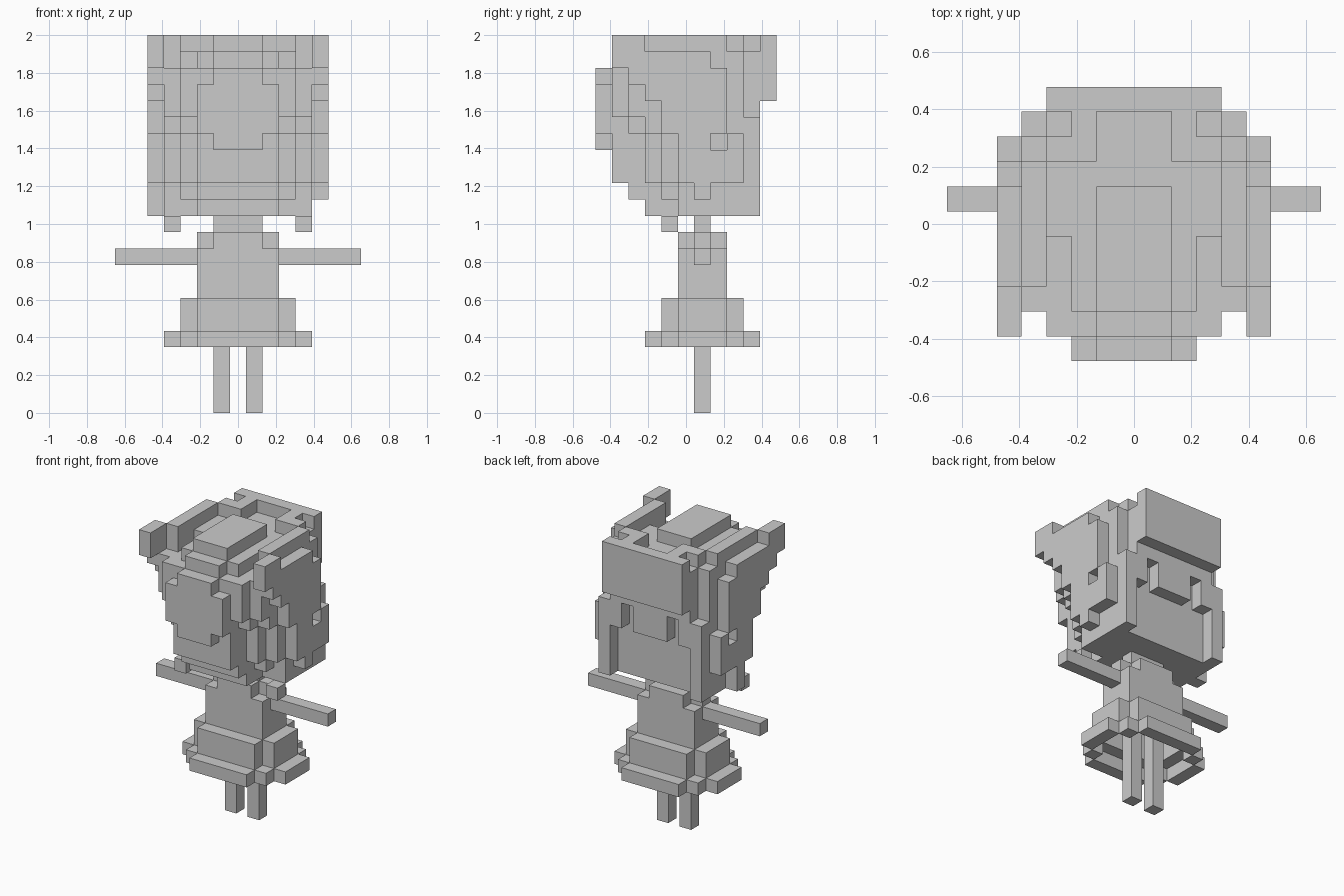
import bpy, bmesh, math
from mathutils import Vector

if "Cube" in bpy.data.objects:
    bpy.data.objects.remove(bpy.data.objects["Cube"], do_unlink=True)

UNIT = 2 / 23  # edge of one block

grey = bpy.data.materials.new("plain grey")
grey.use_nodes = True
grey.diffuse_color = (0.6, 0.6, 0.6, 1)
grey.node_tree.nodes["Principled BSDF"].inputs["Base Color"].default_value = (0.6, 0.6, 0.6, 1)

taken = set()


def box(xs, ys, zs, mirror=True):
    """Cells in inclusive ranges of block indices, mirrored across x."""
    cells = set()
    for x in range(xs[0], xs[1] + 1):
        for y in range(ys[0], ys[1] + 1):
            for z in range(zs[0], zs[1] + 1):
                cells.add((x, y, z))
                if mirror:
                    cells.add((-x, y, z))
    return cells


def tier(half, z0, z1):
    """Stepped octagon centred on the body axis."""
    cells = set()
    for rx in range(2, half + 1):
        ry = half + 1 - rx
        cells |= box((0, rx), (1 - ry, 1 + ry), (z0, z1))
    return cells


def build(name, cells):
    """Turn a cell set into one clean mesh of its outer faces."""
    cells = cells - taken
    taken.update(cells)
    bm = bmesh.new()
    for cell in cells:
        centre = Vector(cell) + Vector((0, 0, 0.5))
        for axis in range(3):
            for sign in (-1, 1):
                near = list(cell)
                near[axis] += sign
                if tuple(near) in cells:
                    continue
                n, u = Vector(), Vector()
                n[axis] = sign / 2
                u[(axis + 1) % 3] = 0.5
                v = n.cross(u) * 2
                corners = (-u - v, u - v, u + v, v - u)
                bm.faces.new([bm.verts.new((centre + n + c) * UNIT) for c in corners])
    bmesh.ops.remove_doubles(bm, verts=bm.verts, dist=UNIT / 100)
    bmesh.ops.dissolve_limit(bm, angle_limit=math.radians(1), verts=bm.verts, edges=bm.edges)
    mesh = bpy.data.meshes.new(name)
    bm.to_mesh(mesh)
    bm.free()
    mesh.materials.append(grey)
    obj = bpy.data.objects.new(name, mesh)
    bpy.context.collection.objects.link(obj)


# Legs run up inside the hollow skirt
build("legs", box((1, 1), (1, 1), (0, 6)))

# Skirt: two hollow stepped tiers
hem = tier(4, 4, 4) - tier(3, 4, 4)
upper = tier(3, 5, 6) - box((0, 2), (0, 2), (5, 6))
build("skirt", hem | upper)

# Torso, shoulders and neck
build("torso", box((0, 2), (0, 2), (7, 9)) | box((0, 1), (0, 2), (10, 10))
      | box((2, 2), (1, 1), (10, 10)))
build("neck", box((0, 1), (1, 1), (11, 11)))
build("arms", box((3, 7), (1, 1), (9, 9)))

# Head core: each row of blocks steps back towards the chin and the sides
rows = (
    # bottom, top, front of the middle, of the cheeks, of the temples
    (12, 12, -2, 0, 0),
    (13, 13, -3, -1, 0),
    (14, 16, -4, -2, -1),
    (17, 17, -4, -3, -2),
    (18, 20, -4, -4, -3),
)
head = set()
for low, high, middle, cheek, temple in rows:
    head |= box((0, 2), (middle, 3), (low, high))
    head |= box((3, 3), (cheek, 3), (low, high))
    head |= box((4, 4), (temple, 3), (low, high))
build("head", head)

# Face plate and brow
build("face_plate", box((0, 1), (-5, -5), (16, 20)) | box((2, 2), (-5, -5), (17, 19)))
build("brow", box((0, 1), (-4, -4), (21, 21)))

# Crown with raised centre and side bars
crown = box((0, 2), (-3, 3), (21, 21)) | box((3, 3), (0, 3), (21, 21))
crown |= box((4, 4), (-2, 3), (21, 21)) | box((0, 3), (4, 4), (18, 21))
build("crown", crown)
build("crown_top", box((0, 1), (-3, 1), (22, 22)))
build("crown_bars", box((4, 4), (-2, 2), (22, 22)))

# Back hair: panel, hooks, strands and centre knot
build("back_panel", box((0, 3), (5, 5), (19, 22)))
build("back_hooks", box((2, 3), (3, 3), (22, 22)) | box((2, 2), (4, 4), (22, 22)))
build("back_knot", box((0, 1), (4, 4), (16, 17)))
build("back_strands", box((4, 4), (4, 4), (12, 17)) | box((3, 3), (4, 4), (16, 17)))

# Side hair: stepped flaps with a tuft at the front
flap = box((5, 5), (-4, -3), (21, 22))
for y, low in zip(range(-3, 2), (20, 19, 17, 14, 13)):
    flap |= box((5, 5), (y, y), (low, 21))
flap |= box((5, 5), (2, 2), (14, 20)) | box((5, 5), (3, 3), (14, 16))
flap -= box((5, 5), (2, 2), (16, 16))
flap |= box((-5, -5), (1, 1), (12, 12), mirror=False)
build("side_hair", flap)
build("hair_tips", box((4, 4), (-1, -1), (11, 11)))
